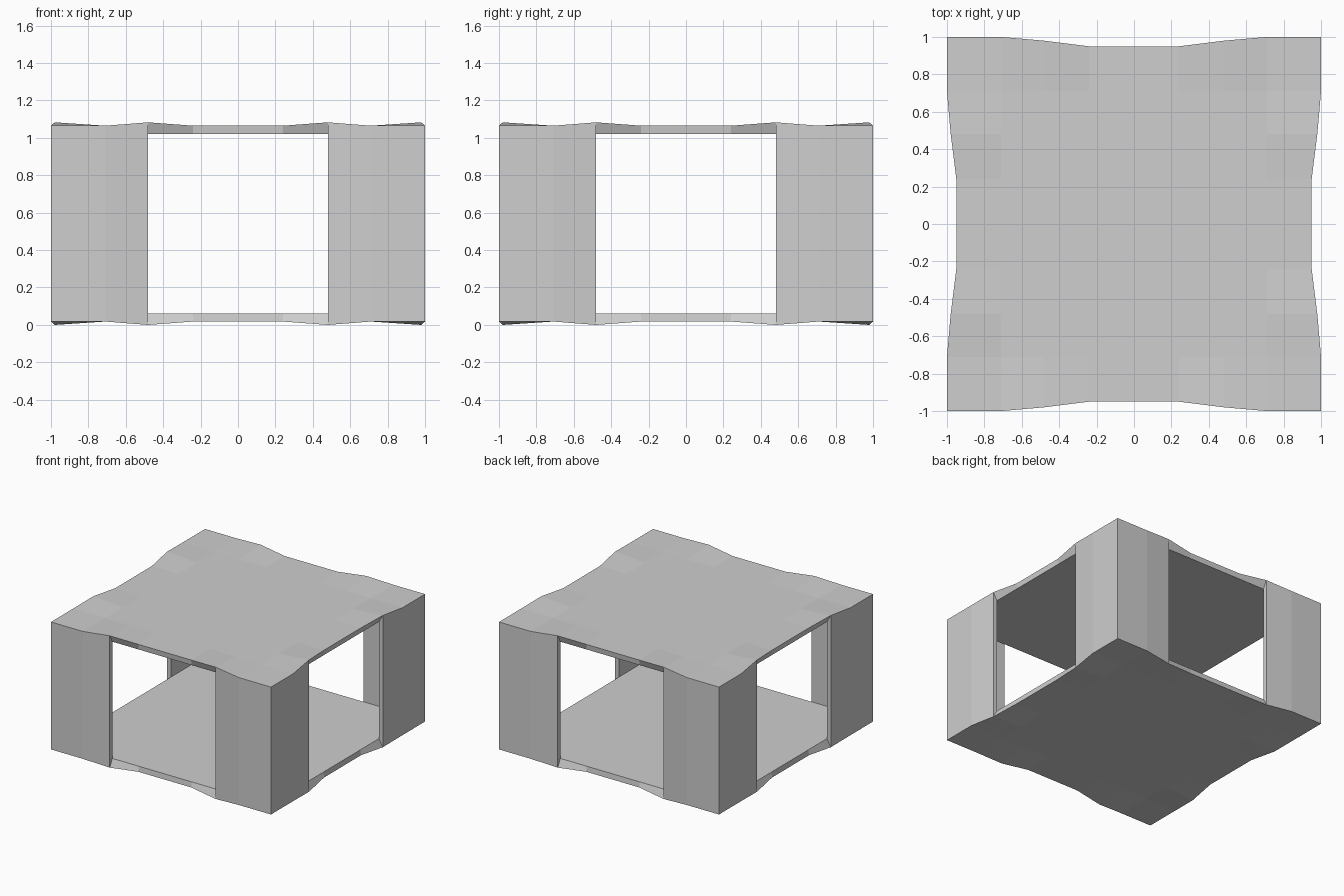
import bpy, bmesh
from mathutils import Matrix, Vector

if "Cube" in bpy.data.objects:
    bpy.data.objects.remove(bpy.data.objects["Cube"])

H = 1.083            # full height
LIFT = 0.018         # how far the raised rim points stand out
FLAT = H - LIFT      # level of the flat panel
CEIL = H - 0.062     # inner face of the panel
IN = 0.945           # inner half width
GAP = 0.48           # half width of the openings
CUTS = [-1, -0.71, -GAP, -0.24, 0.24, GAP, 0.71, 1]
EDGE = {1: 1.0, 0.71: 1.0, GAP: 0.98, 0.24: 0.95}   # waisted outline

grey = bpy.data.materials.new("light_grey")
grey.diffuse_color = (0.62, 0.62, 0.62, 1)
grey.use_nodes = True
grey.node_tree.nodes["Principled BSDF"].inputs["Base Color"].default_value = grey.diffuse_color


def finish(bm, name):
    bmesh.ops.remove_doubles(bm, verts=bm.verts, dist=1e-4)
    bmesh.ops.recalc_face_normals(bm, faces=bm.faces)
    mesh = bpy.data.meshes.new(name)
    bm.to_mesh(mesh)
    bm.free()
    mesh.materials.append(grey)
    obj = bpy.data.objects.new(name, mesh)
    bpy.context.collection.objects.link(obj)
    return obj


def outer(x, y):
    """Point of the panel skin, pulled in and lifted along the rim."""
    px, py, z = x, y, FLAT
    if abs(y) == 1:
        py = y * EDGE[abs(x)]
    if abs(x) == 1:
        px = x * EDGE[abs(y)]
    if {abs(x), abs(y)} == {1, GAP}:
        z = H
    return Vector((px, py, z))


def panel(name, mirrored):
    bm = bmesh.new()

    def face(pts):
        bm.faces.new([bm.verts.new(p) for p in pts])

    # outer skin
    for x0, x1 in zip(CUTS, CUTS[1:]):
        for y0, y1 in zip(CUTS, CUTS[1:]):
            face([outer(x0, y0), outer(x1, y0), outer(x1, y1), outer(x0, y1)])
    # sloped rim over each of the four openings
    span = CUTS[2:6]
    for k in range(4):
        turn = Matrix.Rotation(k * 1.5707963268, 3, 'Z')
        for a, b in zip(span, span[1:]):
            face([turn @ p for p in (outer(a, -1), Vector((a, -IN, CEIL)),
                                     Vector((b, -IN, CEIL)), outer(b, -1))])
    # flat inner face, sharing the rim's points
    loop = []
    for k in range(4):
        turn = Matrix.Rotation(k * 1.5707963268, 3, 'Z')
        loop += [turn @ Vector((x, -IN, CEIL)) for x in [-IN] + span]
    face(loop)
    if mirrored:
        for v in bm.verts:
            v.co.z = H - v.co.z
    obj = finish(bm, name)
    # make sure the outer skin faces away from the middle
    top = max(obj.data.polygons, key=lambda p: abs(p.center.z - H / 2) - p.center.xy.length)
    if top.normal.z * (top.center.z - H / 2) < 0:
        obj.data.flip_normals()


def corner_post(name, k):
    """Thin L-shaped post: plan points with the height each one reaches."""
    plan = [(GAP, -0.98, H), (0.71, -1, FLAT), (1, -1, FLAT), (1, -0.71, FLAT),
            (0.98, -GAP, H), (IN, -GAP, CEIL), (IN, -IN, CEIL), (GAP, -IN, CEIL)]
    bm = bmesh.new()
    low = [bm.verts.new((x, y, H - z)) for x, y, z in plan]
    high = [bm.verts.new((x, y, z)) for x, y, z in plan]
    n = len(plan)
    for i in range(n):
        j = (i + 1) % n
        bm.faces.new((low[i], low[j], high[j], high[i]))
    bm.transform(Matrix.Rotation(k * 1.5707963268, 4, 'Z'))
    finish(bm, name)


panel("top_panel", False)
panel("bottom_panel", True)
for k, side in enumerate(("front_right", "back_right", "back_left", "front_left")):
    corner_post("corner_post_" + side, k)
